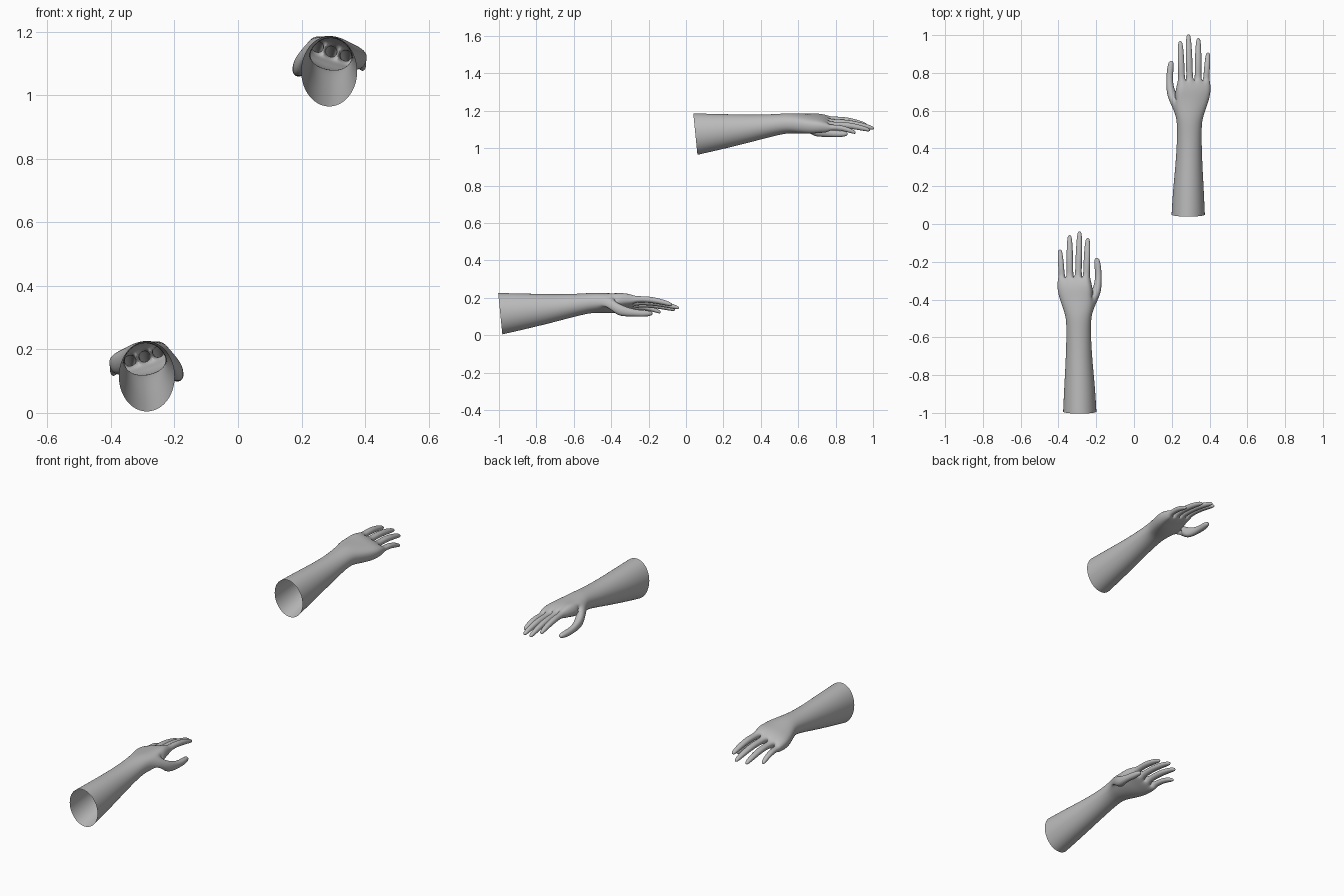
import bpy, bmesh, math
from mathutils import Vector, Matrix

cube = bpy.data.objects.get("Cube")
if cube:
    bpy.data.objects.remove(cube)

skin = bpy.data.materials.new("plain grey")
skin.use_nodes = True
GREY = (0.5, 0.5, 0.5, 1)
skin.diffuse_color = GREY
skin.node_tree.nodes["Principled BSDF"].inputs["Base Color"].default_value = GREY

# Cross-sections: y, centre x, half width, centre z, half height, flatness, roll
SECTIONS = [
    (0.05, 0.287, 0.094, 1.075, 0.118, 0.0, 0),
    (0.18, 0.288, 0.087, 1.087, 0.102, 0.0, 0),
    (0.32, 0.291, 0.075, 1.102, 0.082, 0.0, 0),
    (0.45, 0.293, 0.069, 1.120, 0.064, 0.0, -3),
    (0.54, 0.293, 0.069, 1.134, 0.056, 0.1, -6),
    (0.59, 0.295, 0.083, 1.132, 0.056, 0.2, -10),
    (0.66, 0.306, 0.098, 1.130, 0.050, 0.4, -14),
    (0.71, 0.314, 0.099, 1.134, 0.041, 0.6, -17),
    (0.755, 0.317, 0.090, 1.130, 0.029, 0.9, -18),
]
ROLL = math.radians(-18)

# Fingertips from the index to the little finger
TIPS = [(0.245, 0.970, 1.122), (0.288, 1.006, 1.105),
        (0.341, 0.985, 1.096), (0.392, 0.908, 1.082)]

# Thumb: centre, half width, half height
THUMB = [((0.205, 0.67, 1.100), 0.031, 0.038),
         ((0.191, 0.72, 1.086), 0.021, 0.028),
         ((0.188, 0.77, 1.079), 0.018, 0.020),
         ((0.191, 0.81, 1.076), 0.019, 0.020),
         ((0.195, 0.845, 1.076), 0.017, 0.016),
         ((0.197, 0.865, 1.076), 0.010, 0.009)]


def ring_points(y, cx, hw, cz, hh, flat, roll):
    """Five points over the top, then five back along the underside."""
    roll, pts = math.radians(roll), []
    for side in (1, -1):
        for i in (range(5) if side > 0 else reversed(range(5))):
            a = math.radians(162 - 36 * i)
            u = hw * ((1 - flat) * math.cos(a) + flat * (i - 2) / 2)
            v = side * hh * ((1 - flat) * math.sin(a) + flat)
            # the end of the sleeve leans back slightly at the top
            lean = -0.1 * v if y < 0.1 else 0
            pts.append(Vector((cx + u * math.cos(roll) - v * math.sin(roll), y + lean,
                               cz + u * math.sin(roll) + v * math.cos(roll))))
    return pts


def bridge(bm, a, b):
    for i in range(len(a)):
        j = (i + 1) % len(a)
        bm.faces.new((a[i], a[j], b[j], b[i]))


def quad_section(bm, centre, hw, hh, roll):
    """Square loop: top left, top right, bottom right, bottom left."""
    turn = Matrix.Rotation(-roll, 3, 'Y')
    return [bm.verts.new(Vector(centre) + turn @ Vector((u * hw, 0, v * hh)))
            for u, v in ((-1, 1), (1, 1), (1, -1), (-1, -1))]


def limb(bm, root, sections, roll):
    loop = root
    for centre, hw, hh in sections:
        nxt = quad_section(bm, centre, hw, hh, roll)
        bridge(bm, loop, nxt)
        loop = nxt
    bm.faces.new(loop)


def build_arm(name, mirrored):
    bm = bmesh.new()
    rings = [[bm.verts.new(p) for p in ring_points(*s)] for s in SECTIONS]

    # Forearm and palm, leaving a side opening for the thumb
    thumb_at = 5
    for k in range(len(rings) - 1):
        a, b = rings[k], rings[k + 1]
        for i in range(10):
            j = (i + 1) % 10
            if not (k == thumb_at and i == 9):
                bm.faces.new((a[i], a[j], b[j], b[i]))

    # Thumb
    a, b = rings[thumb_at], rings[thumb_at + 1]
    limb(bm, [a[0], b[0], b[9], a[9]], THUMB, 0)

    # Four fingers, each growing from one column of the knuckle ring
    end = rings[-1]
    for i, tip in enumerate(TIPS):
        root = [end[i], end[i + 1], end[8 - i], end[9 - i]]
        base = sum((v.co for v in root), Vector()) / 4
        size = 0.9 if i == 3 else 1.0
        sections = []
        for t, w in ((0.1, 0.0185), (0.3, 0.0185), (0.5, 0.0185),
                     (0.75, 0.0165), (0.93, 0.013), (1.0, 0.007)):
            c = base.lerp(Vector(tip), t)
            c.z += 0.012 * math.sin(math.pi * t)
            sections.append((c, w * size, w * size * 0.95))
        limb(bm, root, sections, ROLL)

    # The other arm is a mirror image, lower and further forward
    if mirrored:
        for v in bm.verts:
            v.co = Vector((-v.co.x, v.co.y - 1.043, v.co.z - 0.96))
    bmesh.ops.recalc_face_normals(bm, faces=bm.faces)
    for f in bm.faces:
        f.smooth = True
    mesh = bpy.data.meshes.new(name)
    bm.to_mesh(mesh)
    bm.free()
    mesh.materials.append(skin)
    obj = bpy.data.objects.new(name, mesh)
    bpy.context.collection.objects.link(obj)
    sub = obj.modifiers.new("smooth", 'SUBSURF')
    sub.levels = sub.render_levels = 3


build_arm("left_arm", False)
build_arm("right_arm", True)
